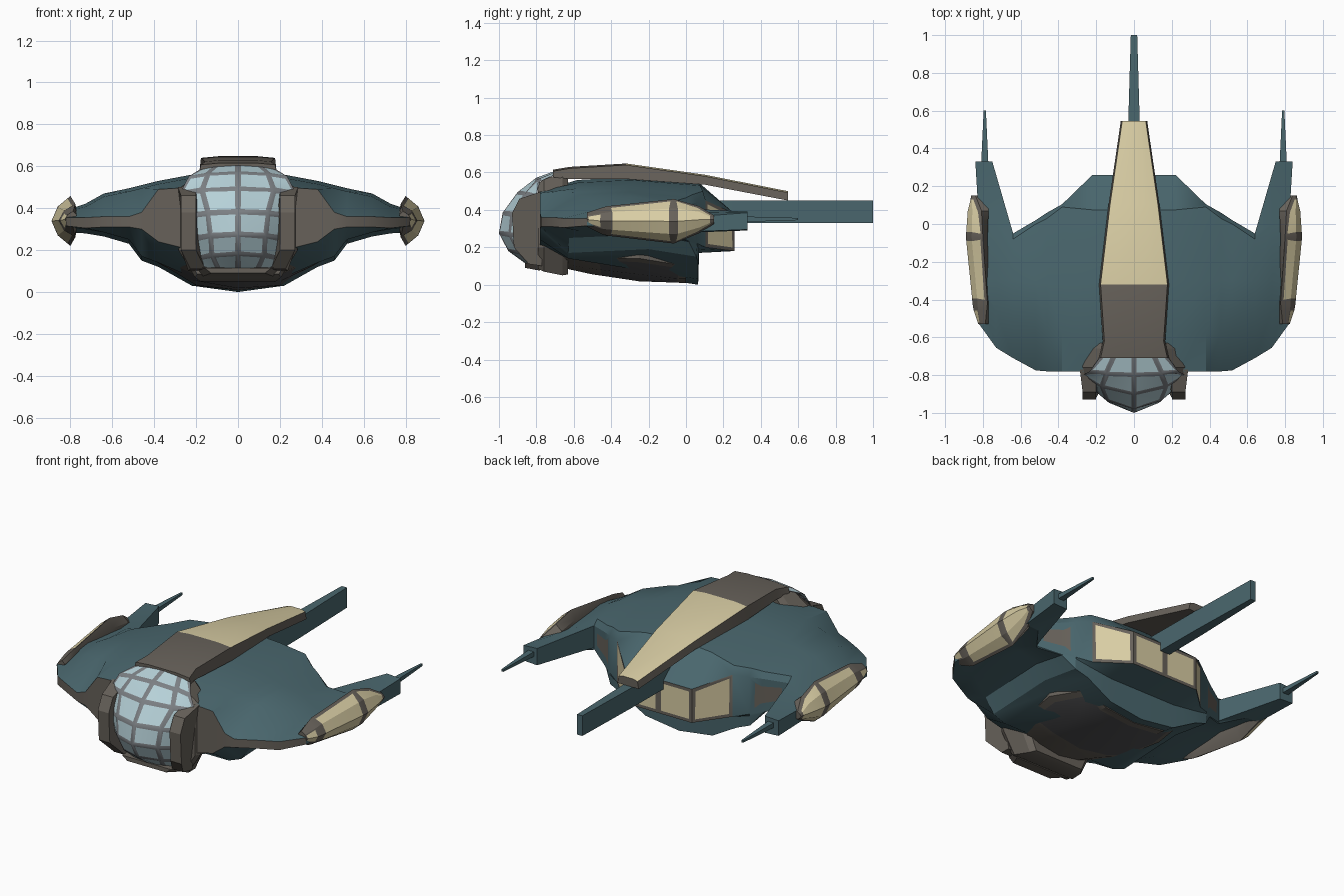
import bpy, bmesh, math
from mathutils import Vector

if "Cube" in bpy.data.objects:
    bpy.data.objects.remove(bpy.data.objects["Cube"])

# Flat colours
COLOURS = {
    "teal_hull": (0.068, 0.135, 0.155),
    "brown_trim": (0.135, 0.12, 0.102),
    "cream_panel": (0.69, 0.61, 0.37),
    "pale_glass": (0.47, 0.64, 0.69),
    "glass_frame": (0.20, 0.215, 0.23),
    "belly_grey": (0.085, 0.085, 0.09),
}
TEAL, BROWN, CREAM, GLASS, FRAME, GREY = range(6)
MATS = []
for mat_name, rgb in COLOURS.items():
    m = bpy.data.materials.new(mat_name)
    m.diffuse_color = (*rgb, 1)
    m.use_nodes = True
    m.node_tree.nodes["Principled BSDF"].inputs["Base Color"].default_value = m.diffuse_color
    MATS.append(m)


def loft(name, rings, rule, insets=(), closed=True, caps=(True, True), mirror=False, angle=25):
    """Skin rings of points. rule(i, j) gives the material of each strip face;
    insets are (list of (i, j), thickness, material, one_by_one)."""
    bm = bmesh.new()
    vs = [[bm.verts.new(p) for p in r] for r in rings]
    n = len(rings[0])
    quads = {}
    for i in range(len(rings) - 1):
        for j in range(n if closed else n - 1):
            k = (j + 1) % n
            f = bm.faces.new((vs[i][j], vs[i][k], vs[i + 1][k], vs[i + 1][j]))
            f.material_index = rule(i, j)
            quads[i, j] = f
    for flag, ring, i in ((caps[0], vs[0], 0), (caps[1], vs[-1], len(rings) - 2)):
        if flag:
            bm.faces.new(ring).material_index = rule(i, n - 1)
    bmesh.ops.recalc_face_normals(bm, faces=bm.faces[:])
    for keys, thick, mat, single in insets:
        fs = [quads[k] for k in keys]
        if single:
            bmesh.ops.inset_individual(bm, faces=fs, thickness=thick)
        else:
            bmesh.ops.inset_region(bm, faces=fs, thickness=thick)
        for f in fs:
            f.material_index = mat
    me = bpy.data.meshes.new(name)
    bm.to_mesh(me)
    bm.free()
    for m in MATS:
        me.materials.append(m)
    ob = bpy.data.objects.new(name, me)
    bpy.context.collection.objects.link(ob)
    if mirror:
        ob.modifiers.new("mirror", 'MIRROR')
    bpy.ops.object.select_all(action='DESELECT')
    ob.select_set(True)
    bpy.context.view_layer.objects.active = ob
    bpy.ops.object.shade_smooth_by_angle(angle=math.radians(angle))
    return ob


# Hull and wings: half span, lofted outwards from the centre line
# x, lead y, lead z low/high, top z, ridge y, trailing y, trailing z high/low, bottom z
HULL = [
    (0.00, -.78, .20, .50, .575, .07, .26, .38, .18, .00),
    (0.22, -.78, .20, .50, .56, .075, .26, .38, .18, .03),
    (0.38, -.78, .24, .49, .53, .09, .105, .45, .20, .12),
    (0.46, -.78, .30, .38, .51, .03, .06, .44, .22, .15),
    (0.52, -.775, .31, .36, .495, .00, .02, .43, .24, .23),
    (0.64, -.71, .31, .36, .47, -.08, -.05, .41, .28, .265),
    (0.73, -.655, .305, .355, .42, .00, .33, .39, .29, .28),
    (0.82, -.53, .315, .355, .39, .00, .33, .385, .295, .29),
]
rings = []
for x, yl, z0, z1, zt, yr, yt, tu, tl, zb in HULL:
    yk = min(yt, .07)
    yz = [(yl, z0), (yl, z1), (yl + .2, zt - .015), (-.3, zt), (yr, zt - .03),
          (yt, tu), (yt, tl), (yk, tl - .01), (yk - .005, zb),
          (-.2, zb + .04), (yl + .15, max(zb + .02, .14))]
    rings.append([Vector((x + .02 * (y > .3), y, z)) for y, z in yz])


def hull_colour(i, j):
    return BROWN if (j == 0 and i > 0) or (j == 5 and i < 2) else TEAL


loft("hull", rings, hull_colour, mirror=True, caps=(False, True), angle=28, insets=[
    ([(0, 5), (1, 5)], .026, CREAM, True),      # rear windows
    ([(3, 5), (4, 5)], .045, BROWN, False),     # trailing edge vents
])

# Glazed nose: rows of (centre y, z, half width, sweep back at the sides)
DOME = [(-.69, .612, .17, 0), (-.80, .572, .235, .02), (-.90, .495, .275, .10),
        (-.98, .385, .235, .12), (-1.0, .275, .215, .14), (-.95, .18, .20, .13),
        (-.84, .10, .14, .06)]
COLS = (-1, -.62, 0, .62, 1)
rings = [[Vector((w * u, y + b * u * u, z - .02 * u * u)) for u in COLS] for y, z, w, b in DOME]
loft("nose_glass", rings, lambda i, j: FRAME, closed=False, caps=(False, False), angle=40,
     insets=[([(i, j) for i in range(6) for j in range(4)], .02, GLASS, True)])


# Collar behind the glass
def collar_ring(y, w, zt, zb):
    half = [(w * .62, zt), (w, .49), (w, .2), (w * .72, zb)]
    return [Vector((x, y, z)) for x, z in half] + [Vector((-x, y, z)) for x, z in reversed(half)]


loft("nose_collar", [collar_ring(-.79, .27, .54, .085), collar_ring(-.76, .285, .565, .07),
                     collar_ring(-.66, .25, .595, .05), collar_ring(-.63, .22, .58, .055)],
     lambda i, j: BROWN)

# Cheek guards beside the glass, leaning inwards at the bottom
CHEEK = [(-.93, .38), (-.89, .46), (-.77, .50), (-.77, .10), (-.84, .11), (-.92, .20)]
loft("cheek_guard", [[Vector((x - .5 * max(0, .2 - z) - s * (y < -.8), y, z)) for y, z in CHEEK]
                     for x, s in ((.20, 0), (.262, 0), (.287, .015))],
     lambda i, j: BROWN, mirror=True)

# Chin lip under the glass
loft("chin_lip", [[Vector((sx * w, y, z)) for sx, z in ((-1, z1), (-.8, z0), (.8, z0), (1, z1))]
                  for y, w, z0, z1 in ((-.86, .16, .09, .115), (-.78, .21, .075, .12))],
     lambda i, j: BROWN)

# Spine on top: y, half width, top z, underside z
SPINE = [(-.71, .185, .615, .575), (-.62, .165, .63, .565), (-.32, .185, .648, .565),
         (.10, .135, .588, .535), (.545, .07, .50, .45)]
rings = [[Vector(p) for p in ((-w, y, zb), (-w + .008, y, zt - .008), (-w * .5, y, zt), (w * .5, y, zt),
                              (w - .008, y, zt - .008), (w, y, zb))] for y, w, zt, zb in SPINE]
loft("spine", rings, lambda i, j: CREAM if i > 1 and j in (1, 2, 3) else BROWN)


# Tapered boxes: tail boom and wing spikes
def taper(name, cx, ends, mirror=False):
    loft(name, [[Vector((cx + sx * w, y, z)) for sx, z in ((-1, z0), (1, z0), (1, z1), (-1, z1))]
                for y, w, z0, z1 in ends], lambda i, j: TEAL, mirror=mirror)


taper("tail_boom", 0, ((.12, .034, .33, .45), (.55, .03, .33, .45), (1.0, .017, .33, .45)))
taper("wing_spike", .79, ((.30, .02, .335, .365), (.6, .006, .345, .357)), True)

# Wing tip pods: y, outer x, bottom z, top z
POD = [(-.53, .825, .31, .385), (-.45, .85, .27, .412), (-.42, .855, .262, .42),
       (-.065, .89, .22, .458), (.07, .88, .275, .42), (.15, .862, .325, .37)]
rings = []
for y, xo, zb, zt in POD:
    zc, h = (zb + zt) / 2, (zt - zb) / 2
    xi, xm = max(xo - .115, .77), xo - .09 * min(1, h / .09)
    xk = xo - .03 * min(1, h / .09)
    rings.append([Vector((x, y, zc + h * t)) for x, t in (
        (xi, .55), (xm, 1), (xk, .58), (xo, 0), (xk, -.58), (xm, -1), (xi, -.55))])
OUT = (1, 2, 3, 4)
loft("wing_pod", rings, lambda i, j: BROWN, mirror=True, insets=[
    ([(0, j) for j in (2, 3)], .01, CREAM, False),
    ([(2, j) for j in OUT], .026, CREAM, False),
    ([(i, j) for i in (3, 4) for j in OUT], .022, CREAM, False),
])

# Belly fairing with a grey hatch: y, outer x and z, middle x and z, keel z
BELLY = [(-.66, .20, .14, .12, .11, .09), (-.50, .34, .145, .19, .085, .055),
         (-.25, .385, .14, .21, .055, .018), (.0, .31, .10, .20, .03, .008)]
rings = []
for y, xo, zo, xm, zm, zk in BELLY:
    rings.append([Vector((x, y, z)) for x, z in (
        (-xo, zo + .04), (-xo, zo), (-xm, zm), (0, zk), (xm, zm), (xo, zo), (xo, zo + .04))])
loft("belly_fairing", rings, lambda i, j: BROWN,
     insets=[([(i, j) for i in (1, 2) for j in (1, 2, 3, 4)], .045, GREY, False)])
